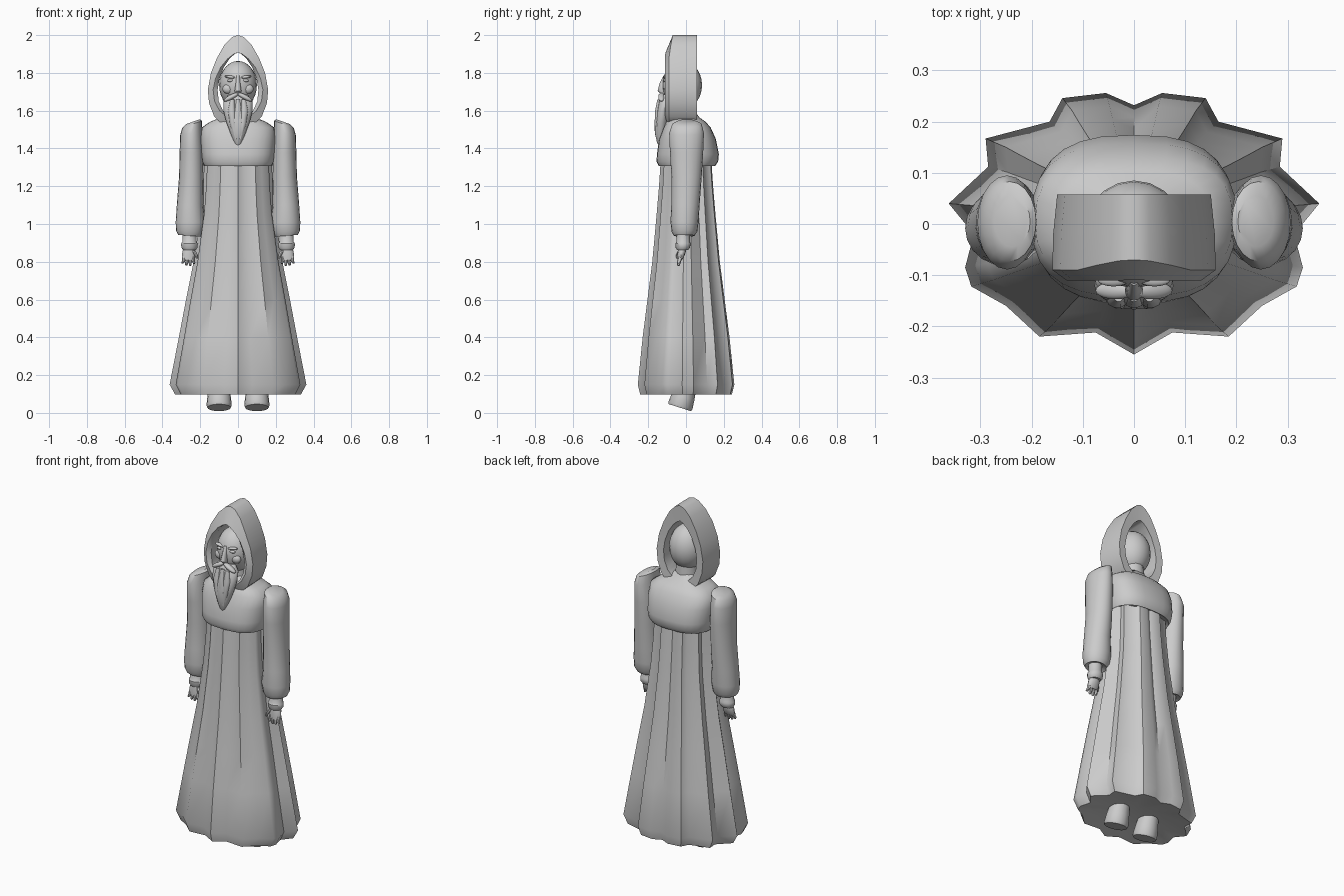
import bpy, bmesh, math
from mathutils import Vector, Matrix

if "Cube" in bpy.data.objects:
    bpy.data.objects.remove(bpy.data.objects["Cube"])

grey = bpy.data.materials.new("stone grey")
grey.diffuse_color = (0.6, 0.6, 0.6, 1)
grey.use_nodes = True
grey.node_tree.nodes["Principled BSDF"].inputs["Base Color"].default_value = grey.diffuse_color


def finish(name, bm, angle=40, subdiv=0, mirror=False, bevel=0):
    bmesh.ops.recalc_face_normals(bm, faces=bm.faces)
    me = bpy.data.meshes.new(name)
    bm.to_mesh(me)
    bm.free()
    me.materials.append(grey)
    ob = bpy.data.objects.new(name, me)
    bpy.context.collection.objects.link(ob)
    bpy.ops.object.select_all(action='DESELECT')
    ob.select_set(True)
    bpy.context.view_layer.objects.active = ob
    bpy.ops.object.shade_smooth_by_angle(angle=math.radians(angle))
    if bevel:
        m = ob.modifiers.new("round", 'BEVEL')
        m.width, m.segments, m.limit_method = bevel, 3, 'ANGLE'
        m.angle_limit = math.radians(50)
    if subdiv:
        m = ob.modifiers.new("smooth", 'SUBSURF')
        m.levels = m.render_levels = subdiv
    if mirror:
        m = ob.modifiers.new("mirror", 'MIRROR')
        m.use_mirror_merge = False
    return ob


def bridge(bm, rings, caps=True):
    rings = [[bm.verts.new(p) for p in r] for r in rings]
    n = len(rings[0])
    for a, b in zip(rings, rings[1:]):
        for i in range(n):
            bm.faces.new((a[i], a[(i + 1) % n], b[(i + 1) % n], b[i]))
    if caps:
        bm.faces.new(rings[0])
        bm.faces.new(rings[-1])


def oval(cx, cy, z, rx, ry, tilt=0, n=16, power=1):
    """Level oval ring; tilt slopes it along x, power below 1 squares it off."""
    pts = []
    for i in range(n):
        a = 2 * math.pi * i / n
        c, s = math.cos(a), math.sin(a)
        x = rx * math.copysign(abs(c) ** power, c)
        y = ry * math.copysign(abs(s) ** power, s)
        pts.append((cx + x, cy + y, z + tilt * x))
    return pts


def loft(name, rings, n=16, power=1, **kw):
    bm = bmesh.new()
    bridge(bm, [oval(*r, n=n, power=power) for r in rings])
    return finish(name, bm, **kw)


def blob(name, centre, size, tilt=0, **kw):
    """Ellipsoid turned by tilt degrees in the front plane."""
    bm = bmesh.new()
    bmesh.ops.create_uvsphere(bm, u_segments=20, v_segments=14, radius=1)
    mat = (Matrix.Translation(centre) @ Matrix.Rotation(math.radians(tilt), 4, 'Y')
           @ Matrix.Diagonal((*size, 1)))
    bmesh.ops.transform(bm, matrix=mat, verts=bm.verts)
    return finish(name, bm, **kw)


# Pleated robe skirt: half outline of the hem, mirrored, shrunk towards the waist
half = [(0, -.255), (.075, -.212), (.185, -.22), (.25, -.16), (.318, -.122),
        (.33, -.085), (.313, -.02), (.362, .04), (.285, .112), (.29, .167),
        (.165, .2), (.14, .246), (.055, .256), (0, .232)]
outline = half + [(-x, y) for x, y in half[-2:0:-1]]
levels = [(.125, .4, .4), (.105, .8, .8), (.098, .92, .95), (.15, 1, 1),
          (.4, .865, .9), (.6, .76, .8), (.8, .65, .7), (1.05, .545, .61),
          (1.2, .51, .56), (1.36, .49, .52)]
bm = bmesh.new()
bridge(bm, [[(x * sx, y * sy, z) for x, y in outline] for z, sx, sy in levels])
finish("robe_skirt", bm, angle=48)

# Short shoulder cape with a rolled lower edge
loft("shoulder_cape", [
    (0, .005, 1.325, .165, .125), (0, .005, 1.308, .18, .15),
    (0, .007, 1.33, .19, .163), (0, .01, 1.37, .195, .164),
    (0, .008, 1.45, .2, .15), (0, .006, 1.51, .193, .125),
    (0, 0, 1.54, .15, .105), (0, -.01, 1.565, .09, .08), (0, -.01, 1.6, .05, .055)],
    n=28, power=.75, angle=50)

# Full sleeves with sloped shoulders and gathered cuffs
loft("sleeve", [
    (.238, .005, 1.542, .035, .05, -.35), (.243, .005, 1.528, .052, .078, -.35),
    (.248, .003, 1.48, .058, .092, -.15), (.246, .003, 1.38, .063, .088),
    (.247, .003, 1.25, .065, .08), (.254, -.003, 1.1, .07, .075),
    (.252, -.008, 1.01, .078, .074), (.256, -.008, .96, .072, .068, .08),
    (.257, -.01, .938, .06, .055, .08), (.257, -.012, .95, .035, .035)],
    n=20, mirror=True, angle=45)
loft("wrist_cuff", [
    (.257, -.015, .96, .038, .036), (.257, -.015, .905, .038, .036),
    (.257, -.016, .897, .044, .041), (.257, -.017, .875, .043, .038),
    (.257, -.018, .863, .034, .03)], mirror=True)

# Hands: palm, four fingers and a thumb
loft("palm", [
    (.257, -.018, .885, .026, .022), (.26, -.022, .855, .034, .022),
    (.262, -.028, .825, .036, .017), (.262, -.033, .81, .03, .012)],
    n=12, mirror=True)
for i, tip in enumerate((.788, .778, .78, .79)):
    x = .236 + .017 * i
    loft(f"finger_{i + 1}", [
        (x, -.028, .83, .009, .011), (x, -.036, .805, .009, .011),
        (x + .003 * (i - 1), -.04, tip + .005, .007, .008),
        (x + .003 * (i - 1), -.038, tip, .004, .004)], n=8, mirror=True)
loft("thumb", [
    (.235, -.03, .86, .01, .012), (.222, -.042, .835, .009, .011),
    (.218, -.045, .818, .005, .006)], n=8, mirror=True)

# Pointed open hood: arch band between an outer and an inner outline
outer = [(0, 2.0), (.03, 1.99), (.07, 1.95), (.11, 1.88), (.142, 1.8),
         (.158, 1.71), (.152, 1.64), (.125, 1.57), (.08, 1.525), (0, 1.51)]
inner = [(0, 1.908), (.018, 1.9), (.045, 1.875), (.075, 1.83), (.098, 1.77),
         (.108, 1.71), (.102, 1.65), (.08, 1.6), (.045, 1.565), (0, 1.55)]


def arch(pts, y, grow=0):
    full = pts + [(-x, z) for x, z in pts[-2:0:-1]]
    return [(x * (1 + grow), y + .02 * max(0, (z - 1.9) / .1) * (y < 0), z)
            for x, z in full]


bm = bmesh.new()
bridge(bm, [arch(inner, .055), arch(outer, .058, -.05), arch(outer, -.02),
            arch(outer, -.09, .01), arch(inner, -.11, .22),
            arch(inner, -.095), arch(inner, .055)], caps=False)
bmesh.ops.remove_doubles(bm, verts=bm.verts, dist=.0005)
finish("hood", bm, angle=50)

# Head and neck
blob("head", (0, -.02, 1.735), (.1, .105, .128))
loft("neck", [(0, -.01, 1.52, .07, .065), (0, -.01, 1.66, .055, .06)])

# Face: nose, brows, eyes, cheeks
loft("nose", [
    (0, -.105, 1.785, .01, .015), (0, -.122, 1.745, .012, .018),
    (0, -.13, 1.705, .018, .02), (0, -.122, 1.69, .014, .014)], n=12)
blob("brow", (.04, -.108, 1.778), (.032, .014, .008), tilt=-8, mirror=True)
blob("eye", (.04, -.11, 1.76), (.019, .01, .008), mirror=True)
blob("cheek", (.052, -.094, 1.715), (.03, .02, .026), mirror=True)

# Drooping moustache and long tapered beard
blob("moustache", (.036, -.13, 1.672), (.044, .017, .013), tilt=28, mirror=True)
loft("beard", [
    (0, -.1, 1.685, .05, .025), (0, -.11, 1.65, .076, .035),
    (0, -.122, 1.6, .077, .038), (0, -.13, 1.54, .062, .037),
    (0, -.135, 1.48, .04, .03), (0, -.135, 1.43, .02, .018),
    (0, -.133, 1.405, .006, .006)], n=20)
for i, x in enumerate((0, .03)):
    loft(f"beard_lock_{i + 1}", [
        (x, -.14, 1.66, .01, .012), (x * 1.1, -.15, 1.6, .02, .014),
        (x * .9, -.155, 1.53, .016, .012), (x * .4, -.15, 1.45, .007, .008)],
        n=10, mirror=x > 0)

# Feet: flared stumps tipped forward under the hem
bm = bmesh.new()
axis = Vector((0, .3, .95)).normalized()
rot = Vector((0, 0, 1)).rotation_difference(axis).to_matrix()
base = Vector((.1, -.033, .028))
profile = [(0, .05), (0, .062), (.012, .067), (.06, .062), (.13, .052)]
bridge(bm, [[base + rot @ Vector(p) for p in oval(0, 0, h, r, r)]
            for h, r in profile])
finish("foot", bm, mirror=True)
